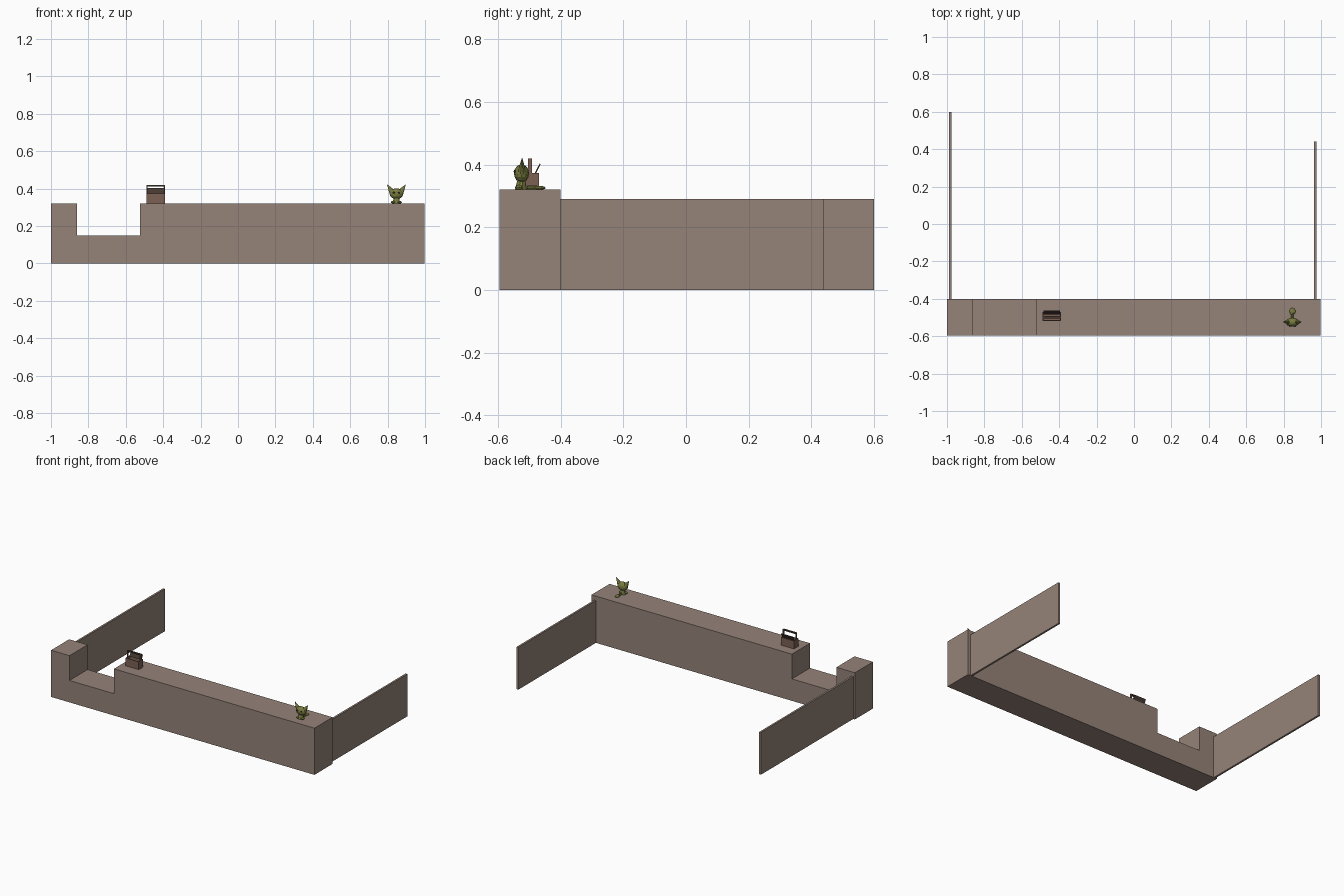
import bpy, bmesh, math
from mathutils import Vector

if "Cube" in bpy.data.objects:
    bpy.data.objects.remove(bpy.data.objects["Cube"])


def mat(name, r, g, b):
    m = bpy.data.materials.new(name)
    m.diffuse_color = (r, g, b, 1)
    m.use_nodes = True
    m.node_tree.nodes["Principled BSDF"].inputs["Base Color"].default_value = m.diffuse_color
    return m


STONE = mat("stone", 0.30, 0.225, 0.19)
WOOD = mat("wood", 0.20, 0.12, 0.09)
DARK = mat("dark_wood", 0.06, 0.04, 0.03)
GREEN = mat("olive", 0.19, 0.20, 0.05)


def finish(bm, name, m):
    bmesh.ops.recalc_face_normals(bm, faces=bm.faces)
    me = bpy.data.meshes.new(name)
    bm.to_mesh(me)
    bm.free()
    me.materials.append(m)
    ob = bpy.data.objects.new(name, me)
    bpy.context.collection.objects.link(ob)
    return ob


def prism(name, pts, y0, y1, m):
    """Extrude an xz profile along y."""
    bm = bmesh.new()
    f = bm.faces.new([bm.verts.new((x, y0, z)) for x, z in pts])
    r = bmesh.ops.extrude_face_region(bm, geom=[f])
    vs = [v for v in r["geom"] if isinstance(v, bmesh.types.BMVert)]
    bmesh.ops.translate(bm, verts=vs, vec=(0, y1 - y0, 0))
    return finish(bm, name, m)


def box(name, x0, x1, y0, y1, z0, z1, m):
    return prism(name, [(x0, z0), (x1, z0), (x1, z1), (x0, z1)], y0, y1, m)


def ball(name, c, s, m, seg=12, rings=8):
    bm = bmesh.new()
    bmesh.ops.create_uvsphere(bm, u_segments=seg, v_segments=rings, radius=1)
    for v in bm.verts:
        v.co = Vector([a * b + d for a, b, d in zip(v.co, s, c)])
    return finish(bm, name, m)


def cone(name, base, tip, r0, r1, m, flat=1.0):
    bm = bmesh.new()
    a, b = Vector(base), Vector(tip)
    bmesh.ops.create_cone(bm, cap_ends=True, segments=10, radius1=r0,
                          radius2=r1, depth=(b - a).length)
    rot = Vector((0, 0, 1)).rotation_difference(b - a)
    for v in bm.verts:
        v.co.y *= flat
        v.co = rot @ v.co + (a + b) / 2
    return finish(bm, name, m)


# Front wall with its stepped gap
prism("front_wall", [(-1, 0), (0.997, 0), (0.997, 0.32), (-0.523, 0.32),
                     (-0.523, 0.15), (-0.86, 0.15), (-0.86, 0.32), (-1, 0.32)],
      -0.596, -0.4, STONE)

# Thin side walls
box("left_side_wall", -0.988, -0.975, -0.4, 0.6, 0, 0.29, STONE)
box("right_side_wall", 0.963, 0.976, -0.4, 0.44, 0, 0.29, STONE)

# Open tool box: floor, four sides
X0, X1, Y0, Y1, Z = -0.49, -0.39, -0.518, -0.47, 0.32
box("box_floor", X0, X1, Y0, Y1, Z, Z + 0.008, WOOD)
for nm, y in (("front", Y0), ("back", Y1 - 0.005)):
    box("box_" + nm, X0, X1, y, y + 0.005, Z, Z + 0.054, WOOD)
for nm, x in (("left", X0), ("right", X1 - 0.005)):
    box("box_" + nm, x, x + 0.005, Y0, Y1, Z, Z + 0.054, WOOD)
    box(nm + "_post", x, x + 0.006, -0.504, -0.492, Z, 0.42, WOOD)
box("box_handle", X0, X1, -0.504, -0.492, 0.412, 0.42, DARK)

# Raised lid leaning back
lid = box("box_lid", -0.485, -0.395, -0.002, 0.002, 0, 0.034, DARK)
lid.location = (0, -0.481, 0.372)
lid.rotation_euler = (-math.radians(27), 0, 0)

# Small pointed-eared creature
CX, CY = 0.847, -0.525
ball("head", (CX, CY, 0.372), (0.036, 0.024, 0.029), GREEN)
cone("body", (CX, CY - 0.002, 0.32), (CX, CY, 0.358), 0.022, 0.013, GREEN, 0.85)
for s, side in ((-1, "left"), (1, "right")):
    cone(side + "_ear", (CX + s * 0.021, CY + 0.001, 0.379),
         (CX + s * 0.049, CY + 0.002, 0.421), 0.019, 0.001, GREEN, 0.7)
    ball(side + "_foot", (CX + s * 0.016, CY - 0.008, 0.327),
         (0.013, 0.013, 0.008), GREEN, 8, 6)
    ball(side + "_eye", (CX + s * 0.014, CY - 0.021, 0.378),
         (0.006, 0.004, 0.005), DARK, 8, 6)

# Flat tail on the wall top
cone("tail_stem", (CX, -0.508, 0.326), (CX, -0.475, 0.326), 0.007, 0.007, GREEN)
ball("tail_tip", (CX, -0.467, 0.326), (0.016, 0.019, 0.006), GREEN, 10, 6)
